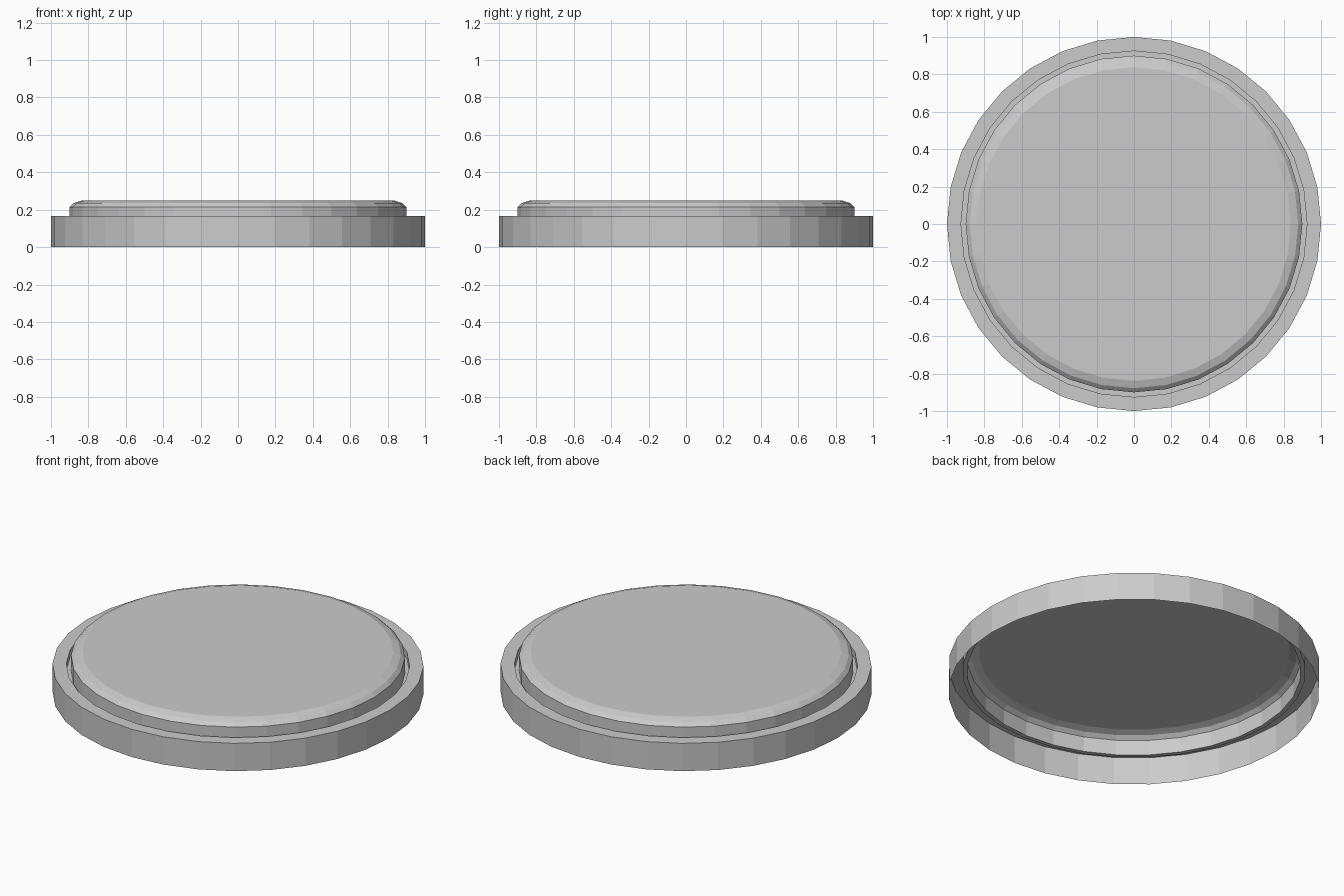
import bpy, bmesh, math

if "Cube" in bpy.data.objects:
    bpy.data.objects.remove(bpy.data.objects["Cube"])

SIDES = 32

# Profile (radius, height): outer wall, rim, groove, raised plate with rounded edge
profile = [(1.0, 0.0), (1.0, 0.165), (0.925, 0.165), (0.925, 0.125),
           (0.9, 0.125), (0.9, 0.215), (0.878, 0.235), (0.838, 0.248)]


def ring(bm, r, z):
    return [bm.verts.new((r * math.cos(2 * math.pi * i / SIDES),
                          r * math.sin(2 * math.pi * i / SIDES), z))
            for i in range(SIDES)]


# Open-bottomed lid shell
bm = bmesh.new()
rings = [ring(bm, r, z) for r, z in profile]
for a, b in zip(rings, rings[1:]):
    for i in range(SIDES):
        j = (i + 1) % SIDES
        bm.faces.new((a[i], a[j], b[j], b[i]))

# Flat top
bm.faces.new(rings[-1])

mesh = bpy.data.meshes.new("round_lid")
bm.to_mesh(mesh)
bm.free()
lid = bpy.data.objects.new("round_lid", mesh)
bpy.context.collection.objects.link(lid)
